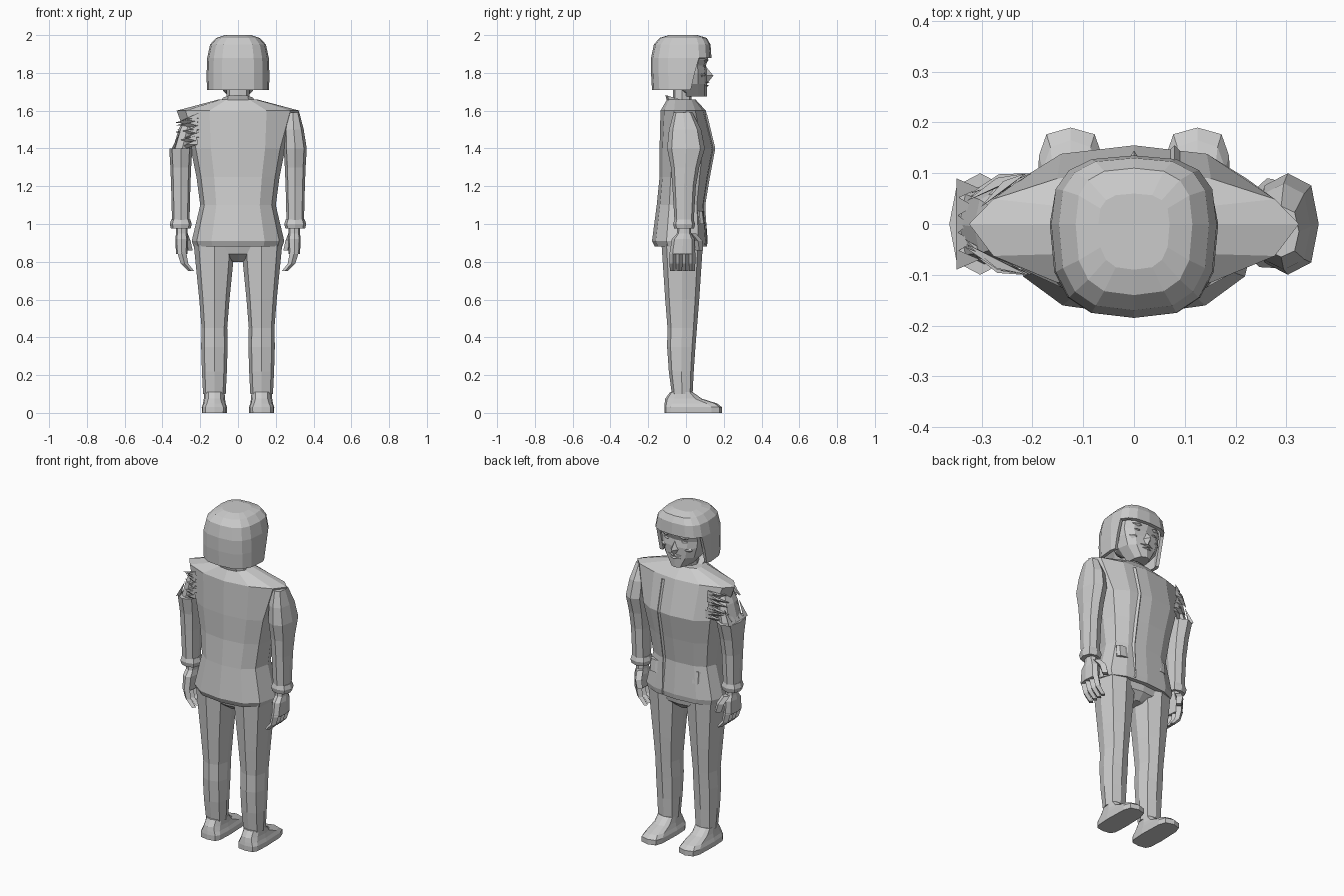
import bpy, bmesh, math, random
from mathutils import Vector

cube = bpy.data.objects.get("Cube")
if cube:
    bpy.data.objects.remove(cube, do_unlink=True)

grey = bpy.data.materials.new("plain grey")
grey.use_nodes = True
grey.diffuse_color = (.6, .6, .6, 1)
grey.node_tree.nodes["Principled BSDF"].inputs["Base Color"].default_value = grey.diffuse_color


def finish(name, bm):
    bmesh.ops.recalc_face_normals(bm, faces=bm.faces)
    mesh = bpy.data.meshes.new(name)
    bm.to_mesh(mesh)
    bm.free()
    mesh.materials.append(grey)
    obj = bpy.data.objects.new(name, mesh)
    bpy.context.collection.objects.link(obj)
    return obj


def ring(z, wide, back, front, x=0, y=0, sides=12, power=.8, tilt=0):
    """Rounded section; a low power is boxy, a high power is pointed."""
    points = []
    for i in range(sides):
        angle = i * math.tau / sides
        across, along = [math.copysign(abs(v) ** power, v)
                         for v in (math.sin(angle), math.cos(angle))]
        depth = along * (front if along > 0 else back)
        points.append((x + across * wide, y + depth, z - tilt * depth))
    return points


def loft(name, *rings, bottom=True, keep=None):
    """Skin a stack of rings; keep(centre) chooses which faces stay."""
    bm = bmesh.new()
    rows = [[bm.verts.new(point) for point in points] for points in rings]
    for low, high in zip(rows, rows[1:]):
        for i in range(len(low)):
            bm.faces.new((low[i - 1], low[i], high[i], high[i - 1]))
    bm.faces.new(rows[-1])
    if bottom:
        bm.faces.new(rows[0])
    if keep:
        gone = [face for face in bm.faces if not keep(face.calc_center_median())]
        bmesh.ops.delete(bm, geom=gone, context="FACES")
    return finish(name, bm)


def hull(name, points):
    """Convex piece around a few points."""
    bm = bmesh.new()
    for point in points:
        bm.verts.new(point)
    bmesh.ops.convex_hull(bm, input=bm.verts)
    return finish(name, bm)


def gem(name, x, y, z, wide, deep, tall):
    """Six-pointed facet used for the features of the face."""
    middle = Vector((x, y, z))
    spokes = [Vector((wide, 0, 0)), Vector((0, deep, 0)), Vector((0, 0, tall))]
    return hull(name, [middle + sign * spoke for spoke in spokes for sign in (-1, 1)])


def rod(z, x, y, wide, deep, sides=8):
    """Section of a limb, centred on x and y."""
    return ring(z, wide, deep, deep, x, y, sides)


# Jacket: flared hem, narrow waist, full chest, pointed shoulders
loft("jacket",
     ring(z=.88, wide=.235, back=.165, front=.11),
     ring(z=.91, wide=.245, back=.18, front=.115),
     ring(z=1.1, wide=.2, back=.155, front=.1),
     ring(z=1.25, wide=.22, back=.14, front=.125),
     ring(z=1.4, wide=.25, back=.14, front=.155),
     ring(z=1.6, wide=.325, back=.135, front=.105, power=1.1),
     ring(z=1.66, wide=.1, back=.1, front=.05))

# Overlapping front edge and pocket flaps
edge = [rod(z, x=.08, y=y, wide=.012, deep=.012, sides=4)
        for z, y in ((.89, .1), (1.1, .09), (1.25, .115), (1.4, .143), (1.58, .1))]
loft("front_placket", *edge)
for x in (-.11, .14):
    loft("pocket_flap", rod(z=1, x=x, y=.075, wide=.045, deep=.025),
         rod(z=1.07, x=x, y=.07, wide=.045, deep=.02))

# Collar and neck
loft("collar",
     ring(z=1.62, wide=.1, back=.1, front=.06, tilt=.3),
     ring(z=1.65, wide=.09, back=.11, front=.05, tilt=.3),
     ring(z=1.65, wide=.06, back=.07, front=.03, tilt=.3))
loft("neck", *[rod(z, x=0, y=-.02, wide=.06, deep=.05) for z in (1.6, 1.76)])

# Hair shell with an open face
helmet = dict(sides=16, power=.7)
hair = loft("hair",
            ring(z=1.71, wide=.165, back=.18, front=.05, **helmet),
            ring(z=1.8, wide=.166, back=.185, front=.09, **helmet),
            ring(z=1.88, wide=.163, back=.185, front=.135, **helmet),
            ring(z=1.95, wide=.148, back=.17, front=.13, **helmet),
            ring(z=1.985, wide=.115, back=.14, front=.11, **helmet),
            ring(z=2, wide=.07, back=.09, front=.06, **helmet),
            bottom=False, keep=lambda centre: centre.z > 1.88 or centre.y < .035)
shell = hair.modifiers.new("thickness", "SOLIDIFY")
shell.thickness = .02
shell.offset = -1

# Head with jaw, brow and small faceted features
loft("head",
     ring(z=1.675, wide=.05, back=-.04, front=.11),
     ring(z=1.74, wide=.11, back=.08, front=.11),
     ring(z=1.8, wide=.13, back=.11, front=.112),
     ring(z=1.84, wide=.135, back=.12, front=.105),
     ring(z=1.87, wide=.135, back=.12, front=.118),
     ring(z=1.93, wide=.12, back=.12, front=.11))
gem("nose", x=0, y=.1, z=1.785, wide=.028, deep=.045, tall=.055)
gem("upper_lip", x=0, y=.1, z=1.75, wide=.05, deep=.025, tall=.01)
gem("lower_lip", x=0, y=.1, z=1.732, wide=.04, deep=.023, tall=.01)
for side in (-1, 1):
    gem("brow", x=side * .055, y=.1, z=1.865, wide=.04, deep=.02, tall=.012)
    gem("eye", x=side * .055, y=.09, z=1.835, wide=.03, deep=.02, tall=.01)
    gem("cheek", x=side * .07, y=.085, z=1.79, wide=.035, deep=.02, tall=.03)

# Trouser seat
loft("trouser_seat",
     ring(z=.8, wide=.03, back=.06, front=.04),
     ring(z=.84, wide=.12, back=.11, front=.08),
     ring(z=.92, wide=.22, back=.13, front=.09))

for side, label in ((1, "left_"), (-1, "right_")):
    # Leg and shoe
    hip = side * .125
    loft(label + "trouser_leg",
         rod(z=.1, x=hip, y=-.02, wide=.06, deep=.055),
         rod(z=.22, x=hip, y=-.025, wide=.066, deep=.066),
         rod(z=.35, x=hip, y=-.025, wide=.07, deep=.075),
         rod(z=.45, x=hip, y=-.02, wide=.068, deep=.078),
         rod(z=.6, x=hip, y=-.02, wide=.08, deep=.09),
         rod(z=.9, x=hip, y=-.02, wide=.11, deep=.11))
    loft(label + "shoe",
         ring(z=0, x=hip, wide=.066, back=.115, front=.19, power=.5),
         ring(z=.03, x=hip, wide=.067, back=.115, front=.19, power=.5),
         ring(z=.05, x=hip, wide=.06, back=.113, front=.165, power=.6),
         ring(z=.075, x=hip, wide=.056, back=.11, front=.085),
         ring(z=.11, x=hip, wide=.054, back=.085, front=.035))

    # Sleeve and cuff; the torn right sleeve starts lower
    arm = side * .303
    sleeve = [rod(z=1, x=arm, y=-.01, wide=.046, deep=.05),
              rod(z=1.2, x=arm, y=-.01, wide=.051, deep=.062),
              rod(z=1.3, x=arm, y=-.005, wide=.055, deep=.075),
              rod(z=1.4, x=arm, y=0, wide=.061, deep=.1)]
    if side > 0:
        sleeve += [rod(z=1.5, x=.295, y=-.005, wide=.053, deep=.085),
                   rod(z=1.59, x=.29, y=-.015, wide=.035, deep=.05)]
    loft(label + "sleeve", *sleeve)
    loft(label + "cuff", *[rod(z, x=arm, y=-.01, wide=wide, deep=wide)
                           for z, wide in ((.975, .052), (1, .058), (1.025, .05))])

    # Hand with curled fingers and a thumb
    palm = side * .298
    loft(label + "palm",
         rod(z=.84, x=palm, y=-.02, wide=.03, deep=.068),
         rod(z=.92, x=palm, y=-.015, wide=.034, deep=.06),
         rod(z=.95, x=palm, y=-.01, wide=.03, deep=.038),
         rod(z=1, x=palm, y=-.01, wide=.03, deep=.035))
    for finger in range(4):
        y = .034 * finger - .07
        loft(label + "finger",
             rod(z=.75, x=side * .247, y=y, wide=.015, deep=.015, sides=4),
             rod(z=.79, x=side * .283, y=y, wide=.02, deep=.017, sides=4),
             rod(z=.85, x=palm, y=y, wide=.024, deep=.017, sides=4))
    loft(label + "thumb",
         rod(z=.86, x=side * .262, y=.07, wide=.022, deep=.02, sides=4),
         rod(z=.91, x=side * .275, y=.064, wide=.024, deep=.024, sides=4),
         rod(z=.95, x=side * .29, y=.03, wide=.024, deep=.024, sides=4))

# Torn right shoulder: bare upper arm, ragged strips and tatters
loft("bare_shoulder",
     rod(z=1.38, x=-.3, y=0, wide=.05, deep=.08),
     rod(z=1.5, x=-.27, y=-.005, wide=.045, deep=.07),
     rod(z=1.57, x=-.25, y=-.01, wide=.03, deep=.05))
random.seed(4)
for face in (-1, 1):
    for step in range(8):
        height = 1.42 + step * .02
        root = Vector((random.uniform(-.22, -.2), face * .1, height))
        tip = Vector((random.uniform(-.34, -.29), face * random.uniform(.02, .06),
                      height + random.uniform(-.03, .01)))
        fold = (root + tip) / 2 + Vector((0, face * .018, .012))
        under = fold - Vector((0, face * .02, .02))
        hull("torn_strip", [root, tip, fold, under, root + Vector((0, 0, .028))])
for step in range(5):
    y = step * .035 - .07
    peak = Vector((abs(y) * .3 - .325, y, random.uniform(1.44, 1.5)))
    hull("sleeve_tatter", [(-.35, y - .02, 1.4), (-.35, y + .02, 1.4), (-.335, y, 1.4), peak])
